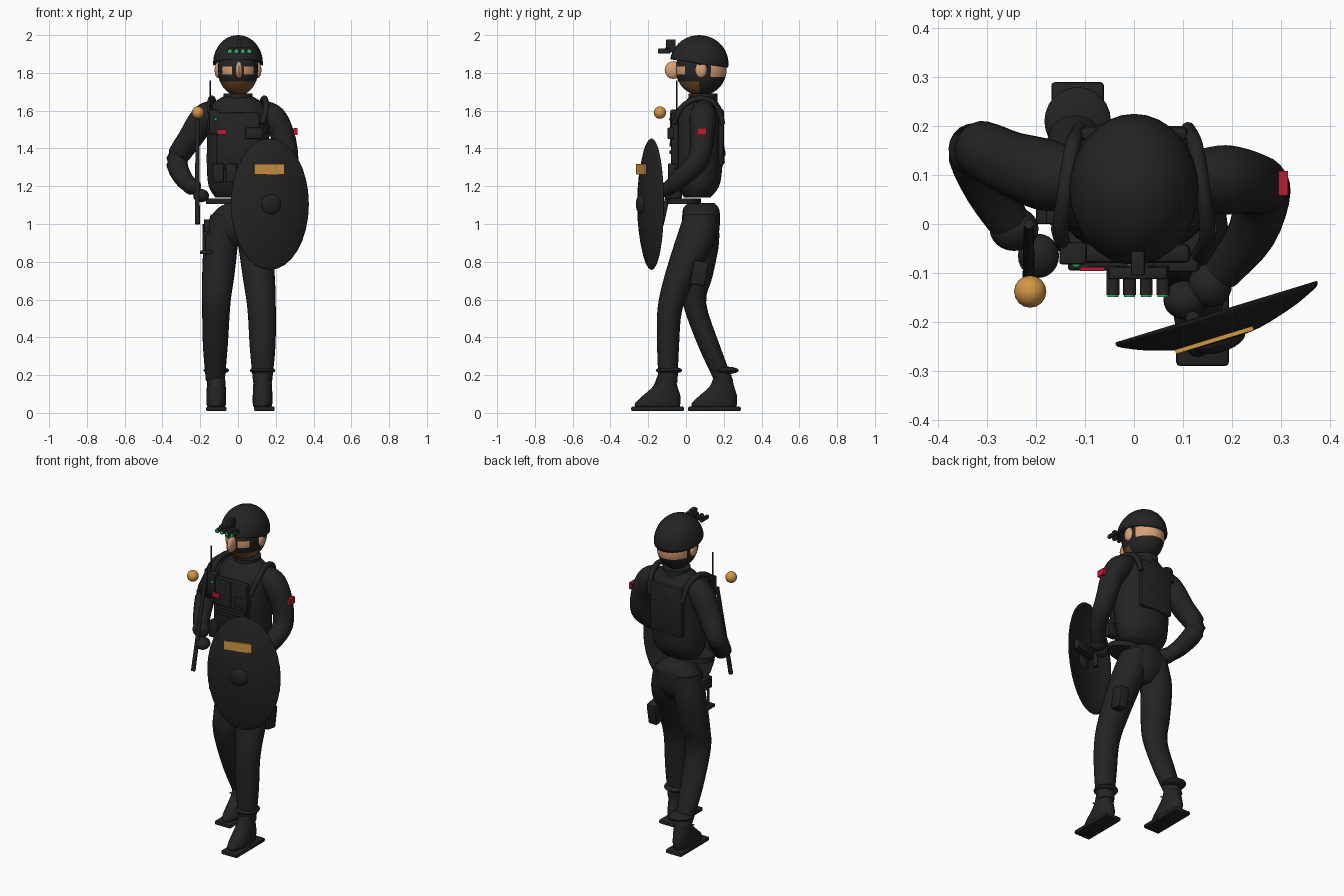
import bpy, bmesh, math
from mathutils import Matrix, Vector, Euler

cube = bpy.data.objects.get("Cube")
if cube:
    bpy.data.objects.remove(cube, do_unlink=True)


def material(name, *rgb):
    m = bpy.data.materials.new(name)
    m.use_nodes = True
    m.diffuse_color = (*rgb, 1)
    m.node_tree.nodes["Principled BSDF"].inputs["Base Color"].default_value = (*rgb, 1)
    return m


BLACK = material("black_fabric", .017, .017, .017)
SKIN = material("skin", .68, .35, .18)
BROWN = material("brown_beard", .18, .075, .02)
GOLD = material("amber", .65, .31, .06)
RED = material("red_patch", .5, .012, .03)
GREEN = material("green_lens", .03, .45, .1)


def finish(name, bm, mat=BLACK, angle=40):
    bmesh.ops.recalc_face_normals(bm, faces=bm.faces)
    mesh = bpy.data.meshes.new(name)
    bm.to_mesh(mesh)
    bm.free()
    mesh.materials.append(mat)
    mesh.shade_smooth()
    mesh.set_sharp_from_angle(angle=math.radians(angle))
    ob = bpy.data.objects.new(name, mesh)
    bpy.context.scene.collection.objects.link(ob)
    return ob


def placed(loc, size, rot=(0, 0, 0)):
    turn = Euler([math.radians(a) for a in rot])
    return Matrix.LocRotScale(Vector(loc), turn, Vector(size))


def box(name, loc, size, mat=BLACK, rot=(0, 0, 0), bevel=0):
    bm = bmesh.new()
    bmesh.ops.create_cube(bm, size=1, matrix=placed(loc, size, rot))
    if bevel:
        bmesh.ops.bevel(bm, geom=bm.edges[:], offset=bevel, segments=2, affect='EDGES', profile=.5)
    return finish(name, bm, mat)


def ball(name, loc, radii, mat=BLACK, rot=(0, 0, 0), seg=24):
    bm = bmesh.new()
    bmesh.ops.create_uvsphere(bm, u_segments=seg, v_segments=seg // 2, radius=1,
                              matrix=placed(loc, radii, rot))
    return finish(name, bm, mat)


def rod(name, a, b, r, mat=BLACK, r2=None, seg=16):
    a, b = Vector(a), Vector(b)
    bm = bmesh.new()
    m = Matrix.Translation((a + b) / 2) @ (b - a).to_track_quat('Z', 'Y').to_matrix().to_4x4()
    bmesh.ops.create_cone(bm, cap_ends=True, segments=seg, radius1=r, radius2=r2 or r,
                          depth=(b - a).length, matrix=m)
    return finish(name, bm, mat)


def curve_through(keys, steps=4):
    """Catmull-Rom interpolation of whole section tuples."""
    k = [Vector(p) for p in keys]
    k = [k[0] * 2 - k[1]] + k + [k[-1] * 2 - k[-2]]
    out = []
    for p, q, r, s in zip(k, k[1:], k[2:], k[3:]):
        for i in range(steps):
            t = i / steps
            out.append(q + (r - p) * (t / 2) + (p * 2 - q * 5 + r * 4 - s) * (t * t / 2)
                       + (q * 3 - p - r * 3 + s) * (t ** 3 / 2))
    return out + [k[-2]]


def loft(name, keys, along=False, seg=24, mat=BLACK):
    """Skin of (x, y, z, rx, ry) sections, level or square to the path."""
    secs = curve_through(keys)
    bm = bmesh.new()
    rings = []
    for i, s in enumerate(secs):
        c = Vector(s[:3])
        nxt, prv = secs[min(i + 1, len(secs) - 1)], secs[max(i - 1, 0)]
        q = (Vector(nxt[:3]) - Vector(prv[:3])).to_track_quat('Z', 'Y')
        ring = []
        for j in range(seg):
            a = math.tau * j / seg
            v = Vector((s[3] * math.cos(a), s[4] * math.sin(a), 0))
            ring.append(bm.verts.new(c + (q @ v if along else v)))
        rings.append(ring)
    for a, b in zip(rings, rings[1:]):
        for j in range(seg):
            bm.faces.new((a[j], a[j - 1], b[j - 1], b[j]))
    bm.faces.new(rings[0])
    bm.faces.new(rings[-1])
    return finish(name, bm, mat, 60)


def tube(name, keys, seg=20):
    return loft(name, [(x, y, z, r, r) for x, y, z, r in keys], True, seg)


# Trousers
loft("pelvis", [(0, .08, .88, .05, .05), (0, .08, .94, .13, .09), (0, .08, 1.02, .15, .1),
                (0, .08, 1.08, .11, .095), (0, .08, 1.11, .06, .07)])
loft("left_leg", [(.065, .08, 1.05, .08, .09), (.09, .045, .9, .09, .105), (.11, -.03, .72, .085, .085),
                  (.125, -.085, .55, .075, .066), (.13, -.095, .35, .068, .058), (.13, -.095, .16, .05, .05)])
loft("right_leg", [(-.065, .08, 1.05, .08, .09), (-.09, .085, .9, .09, .09), (-.105, .06, .72, .085, .08),
                   (-.115, .045, .58, .075, .062), (-.12, .12, .36, .066, .058), (-.12, .2, .17, .05, .05)])

# Boots, with cuffs and laces
for side, x, y in (("left", .14, -.15), ("right", -.115, .15)):
    box(side + "_sole", (x, y, .021), (.108, .28, .024), bevel=.008)
    fx = x - .01 if x > 0 else x
    loft(side + "_boot", [(fx, y + .045, .2, .045, .045), (fx, y + .04, .14, .05, .065),
                          (fx, y + .02, .09, .052, .1), (fx, y, .05, .052, .12), (fx, y, .025, .045, .115)])
    ball(side + "_cuff", (fx, y + .06, .225), (.068, .07, .02))
    rod(side + "_lace", (fx - .045, y + .0, .155), (fx + .045, y + .0, .155), .004, BROWN)

# Torso, collar and belt
loft("torso", [(0, .06, 1.14, .12, .07), (0, .065, 1.2, .155, .11), (0, .065, 1.3, .165, .127),
               (0, .065, 1.45, .165, .132), (0, .075, 1.57, .168, .125), (0, .08, 1.64, .13, .09),
               (0, .09, 1.68, .07, .065)], seg=32)
rod("collar", (0, .09, 1.65), (0, .09, 1.69), .078, seg=24)
loft("belt", [(0, -.01, 1.105, .17, .09), (0, -.01, 1.135, .17, .09)])

# Vest panels, straps and pouches
box("front_plate", (0, -.06, 1.44), (.23, .04, .3), bevel=.012)
box("back_plate", (0, .185, 1.46), (.22, .03, .3), bevel=.012)
for side, s in (("left", 1), ("right", -1)):
    tube(side + "_shoulder_strap", [(s * .11, .195, 1.53, .014), (s * .125, .16, 1.63, .016),
                                    (s * .14, .07, 1.665, .016), (s * .15, -.02, 1.62, .016),
                                    (s * .13, -.065, 1.53, .014)], 10)
for i in range(4):
    box("belt_pouch", (-.105 + .07 * i, -.075, 1.27), (.06, .04, .1), bevel=.006)
for z in (1.38, 1.42):
    box("vest_webbing", (.01, -.083, z), (.2, .008, .018))
box("chest_pouch", (.085, -.08, 1.48), (.09, .035, .06), bevel=.005)
box("chest_zip", (.005, -.082, 1.51), (.008, .006, .16))
box("chest_patch", (-.085, -.092, 1.487), (.05, .009, .026), RED)
box("radio", (-.125, -.06, 1.54), (.055, .045, .13), bevel=.005)
ball("radio_light", (-.118, -.083, 1.555), (.009, .007, .007), GREEN, seg=12)
rod("radio_antenna", (-.148, -.05, 1.55), (-.148, -.05, 1.76), .004, seg=8)

# Arms and gloves
tube("left_arm", [(.12, .09, 1.6, .06), (.185, .09, 1.56, .071), (.237, .085, 1.47, .063),
                  (.262, .065, 1.34, .058), (.24, -.02, 1.25, .05), (.18, -.1, 1.18, .038)])
tube("right_arm", [(-.12, .09, 1.6, .06), (-.18, .1, 1.56, .073), (-.255, .125, 1.45, .065),
                   (-.322, .15, 1.34, .058), (-.295, .07, 1.25, .05), (-.24, -.02, 1.19, .04)])
ball("left_glove", (.155, -.125, 1.18), (.045, .045, .04))
ball("left_fist", (.105, -.155, 1.17), (.045, .04, .04))
ball("right_glove", (-.245, -.01, 1.2), (.05, .045, .045))
ball("right_fist", (-.195, -.065, 1.15), (.042, .045, .035))
box("sleeve_patch", (.305, .083, 1.49), (.02, .05, .038), RED)

# Thigh gear
box("left_thigh_pouch", (.16, .07, .74), (.06, .08, .13), bevel=.01, rot=(-10, 0, 0))
box("holster", (-.165, .04, .99), (.03, .08, .07), bevel=.005)
rod("holster_drop", (-.18, .04, 1.0), (-.18, .04, .85), .008)
box("holster_hook", (-.165, .04, .85), (.07, .08, .02), bevel=.005)

# Head: mask, beard and bare skin chosen by region
head = ball("head", (0, .08, 1.82), (.108, .135, .14), seg=64)
head.data.materials.append(SKIN)
head.data.materials.append(BROWN)
for p in head.data.polygons:
    x, y, z = p.center
    if y < .07 and z < 1.755:
        p.material_index = 2
    elif y < .03 and .032 < abs(x) < .08 and 1.797 < z < 1.828:
        p.material_index = 1
    elif y > .13 and z > 1.785:
        p.material_index = 1
ball("nose", (.005, -.068, 1.815), (.02, .045, .047), SKIN, seg=16)
for s in (1, -1):
    ball("ear", (s * .106, .08, 1.815), (.018, .032, .042), SKIN, seg=16)

# Helmet: ellipsoid sliced along a rim that drops toward the back
bm = bmesh.new()
bmesh.ops.create_uvsphere(bm, u_segments=32, v_segments=20, radius=1,
                          matrix=placed((0, .07, 1.85), (.132, .155, .15)))
bmesh.ops.bisect_plane(bm, geom=bm.verts[:] + bm.edges[:] + bm.faces[:], plane_co=(0, .07, 1.85),
                       plane_no=(0, .14, 1), clear_inner=True)
helmet = finish("helmet", bm)
shell = helmet.modifiers.new("thickness", 'SOLIDIFY')
shell.thickness = .012

# Night vision goggles
box("goggle_mount", (.008, -.08, 1.942), (.028, .05, .07), bevel=.004)
box("goggle_bridge", (.008, -.1, 1.925), (.12, .025, .018), bevel=.004)
for i in range(4):
    x = -.043 + .034 * i
    rod("goggle_tube", (x, -.085, 1.915), (x, -.145, 1.915), .013)
    rod("goggle_lens", (x, -.144, 1.915), (x, -.149, 1.915), .011, GREEN)

# Baton and floating amber sphere
rod("baton", (-.215, -.13, 1.0), (-.215, 0, 1.58), .013, r2=.01)
ball("amber_sphere", (-.212, -.138, 1.59), (.033, .033, .033), GOLD, seg=16)

# Shield: shallow oval dome turned toward its side
tilt = Matrix.Translation((.17, -.187, 1.105)) @ Euler((math.pi / 2, 0, math.radians(17))).to_matrix().to_4x4()
dome = [(.01, .055), (.35, .049), (.7, .029), (.9, .012), (1, 0), (.97, -.008), (.7, .016), (.35, .036), (.01, .042)]
loft("shield", [(0, 0, h, r * .214, r * .345) for r, h in dome], seg=32).data.transform(tilt)
ball("shield_boss", (-.01, 0, .05), (.054, .054, .024)).data.transform(tilt)
box("shield_window", (-.02, .185, .046), (.166, .055, .009), GOLD).data.transform(tilt)
rod("shield_grip", (-.05, -.03, -.01), (-.05, .12, -.01), .014).data.transform(tilt)
box("shield_arm_pad", (.03, .05, .015), (.16, .06, .04), bevel=.008).data.transform(tilt)
